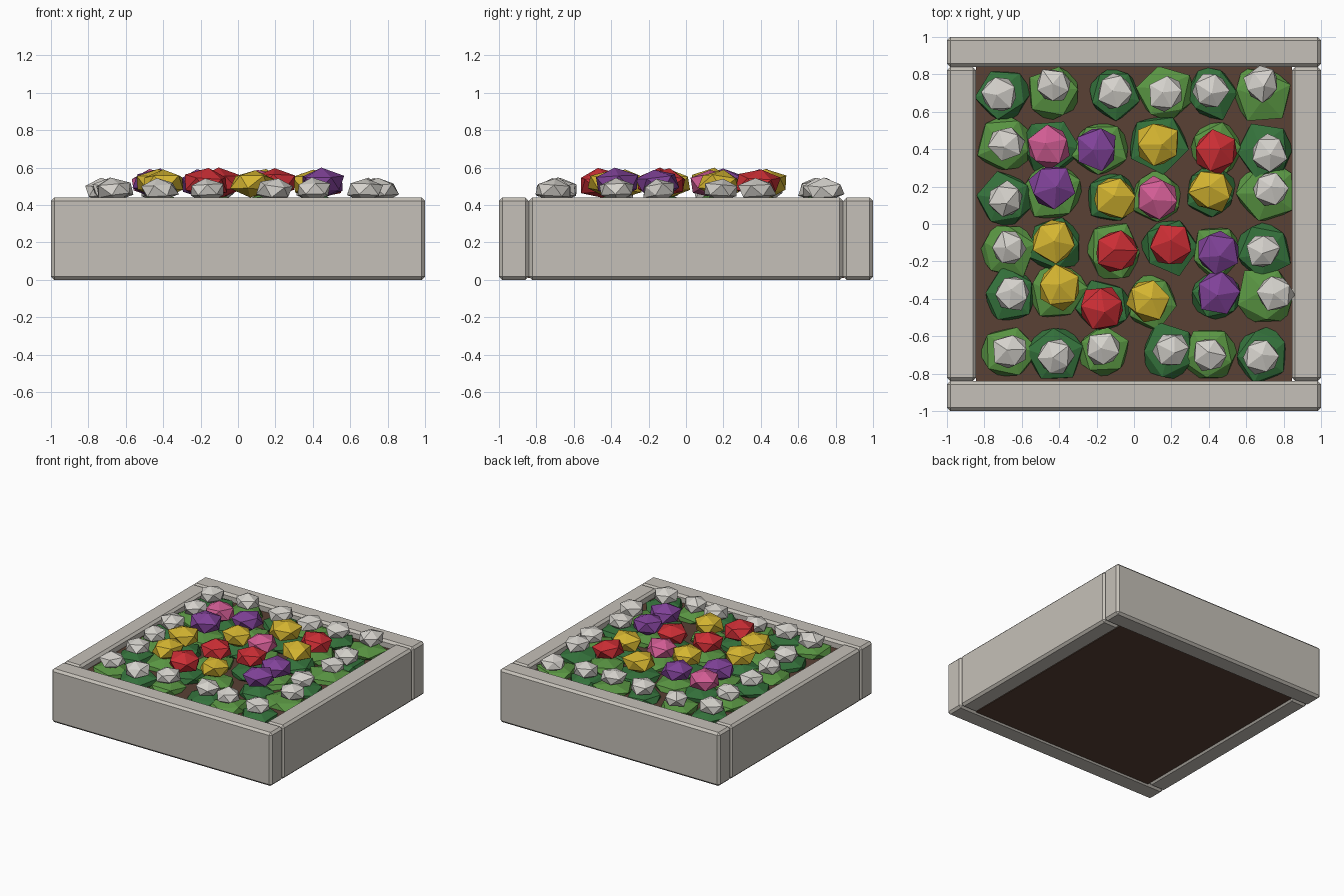
import bpy, bmesh, math, random
from mathutils import Matrix, Vector

random.seed(4)
cube = bpy.data.objects.get("Cube")
if cube:
    bpy.data.objects.remove(cube)


def material(name, *rgb):
    m = bpy.data.materials.new(name)
    m.use_nodes = True
    m.diffuse_color = (*rgb, 1)
    m.node_tree.nodes["Principled BSDF"].inputs["Base Color"].default_value = (*rgb, 1)
    return m


stone = material("pale stone", .56, .53, .48)
soil = material("brown soil", .1, .052, .035)
leaf_mats = [material("dark green", .035, .17, .045),
             material("light green", .1, .3, .055)]
petals = {
    "W": material("white petals", .66, .64, .6),
    "Y": material("yellow petals", .66, .46, .03),
    "R": material("red petals", .6, .027, .035),
    "P": material("pink petals", .65, .11, .3),
    "V": material("violet petals", .22, .055, .32),
}


def add_object(name, bm, mat):
    mesh = bpy.data.meshes.new(name)
    bm.to_mesh(mesh)
    bm.free()
    mesh.materials.append(mat)
    obj = bpy.data.objects.new(name, mesh)
    bpy.context.collection.objects.link(obj)
    return obj


def box(name, center, size, mat, bevel=0):
    bm = bmesh.new()
    bmesh.ops.create_cube(bm, size=1, matrix=Matrix.Translation(center) @ Matrix.Diagonal((*size, 1)))
    obj = add_object(name, bm, mat)
    if bevel:
        mod = obj.modifiers.new("chamfer", "BEVEL")
        mod.width = bevel
        mod.segments = 1


def blob(name, center, radius, height, jitter, mat):
    """Squashed, irregular low-poly ball."""
    bm = bmesh.new()
    bmesh.ops.create_icosphere(bm, subdivisions=1, radius=1)
    for v in bm.verts:
        v.co *= random.uniform(1 - jitter, 1 + jitter)
    tilt = Matrix.Rotation(random.uniform(-.2, .2), 4, "X") @ Matrix.Rotation(random.uniform(-.2, .2), 4, "Y")
    turn = Matrix.Rotation(random.uniform(0, math.tau), 4, "Z")
    squash = Matrix.Diagonal((radius, radius, height, 1))
    bmesh.ops.transform(bm, matrix=Matrix.Translation(center) @ squash @ tilt @ turn, verts=bm.verts)
    add_object(name, bm, mat)


# Stone frame: long front and back slabs, shorter side slabs between them
for side, front, flank in ((-1, "front", "right"), (1, "back", "left")):
    box(front + "_wall", (0, side * .92, .22), (2, .16, .44), stone, .018)
    box(flank + "_wall", (side * .922, 0, .22), (.156, 1.68, .44), stone, .018)

# Soil bed
box("soil", (0, 0, .195), (1.69, 1.69, .37), soil)

# Planting rows from back to front: petal colours and flower positions
rows = [
    ("WWWWWW", [(-.72, .69), (-.43, .74), (-.1, .71), (.17, .7), (.41, .71), (.68, .75)]),
    ("WPVYRW", [(-.68, .43), (-.46, .41), (-.2, .4), (.13, .43), (.44, .39), (.72, .38)]),
    ("WVYPYW", [(-.69, .13), (-.44, .2), (-.1, .14), (.12, .14), (.41, .18), (.73, .19)]),
    ("WYRRVW", [(-.67, -.13), (-.43, -.09), (-.1, -.15), (.2, -.11), (.45, -.15), (.69, -.14)]),
    ("WYRYVW", [(-.65, -.37), (-.4, -.34), (-.17, -.45), (.08, -.41), (.45, -.37), (.76, -.37)]),
    ("WWWWWW", [(-.66, -.68), (-.42, -.71), (-.17, -.67), (.2, -.67), (.4, -.7), (.68, -.71)]),
]
for r, (colours, spots) in enumerate(rows):
    for c, (x, y) in enumerate(spots):
        tag = f"_{r + 1}_{c + 1}"
        # Leaf clump sits between its grid cell and the flower, inside the frame
        grid = Vector(((c - 2.5) * .28, (2.5 - r) * .28))
        spot = Vector((x, y)).lerp(grid, .3)
        lx, ly = (max(-.7, min(.7, k)) for k in spot)
        blob("leaves" + tag, (lx, ly, .385), random.uniform(.15, .17), .065, .12, leaf_mats[(r + c) % 2])
        if colours[c] == "W":
            blob("flower" + tag, (x, y, .48), .102, .064, .1, petals["W"])
        else:
            blob("flower" + tag, (x, y, .515), .126, .08, .1, petals[colours[c]])
